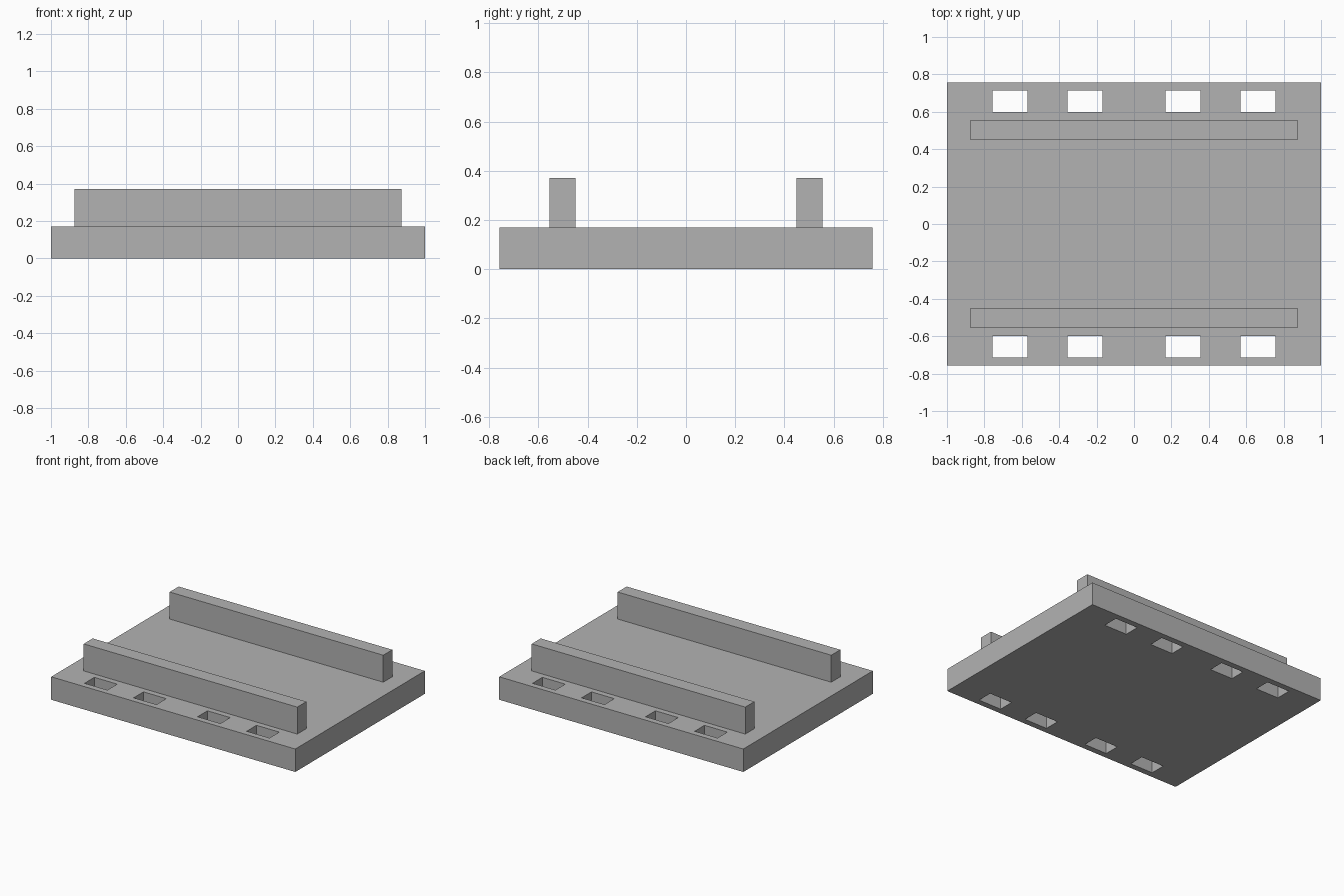
import bpy

if "Cube" in bpy.data.objects:
    bpy.data.objects.remove(bpy.data.objects["Cube"], do_unlink=True)

# Single grey finish
grey = bpy.data.materials.new("mid grey")
grey.use_nodes = True
colour = (0.45, 0.45, 0.45, 1)
grey.diffuse_color = colour
grey.node_tree.nodes["Principled BSDF"].inputs["Base Color"].default_value = colour


def box(name, size, centre):
    bpy.ops.mesh.primitive_cube_add(size=1, location=centre)
    ob = bpy.context.object
    ob.name = name
    ob.scale = size
    bpy.ops.object.transform_apply(location=False, rotation=False, scale=True)
    ob.data.materials.append(grey)
    return ob


THICK = 0.17
RAIL_HEIGHT = 0.2

# Base plate
plate = box("base_plate", (2, 1.515, THICK), (0, 0, THICK / 2))

# Four strap slots cut through the plate along the front and back edges
for y in (-0.656, 0.656):
    for x in (-0.664, -0.262, 0.262, 0.664):
        cutter = box("slot_cutter", (0.187, 0.115, THICK * 2), (x, y, THICK / 2))
        cutter.hide_render = True
        cut = plate.modifiers.new("slot", "BOOLEAN")
        cut.operation = "DIFFERENCE"
        cut.solver = "EXACT"
        cut.object = cutter
        bpy.context.view_layer.objects.active = plate
        bpy.ops.object.modifier_apply(modifier=cut.name)
        bpy.data.objects.remove(cutter, do_unlink=True)

# Long upright rails just inside the slots
for name, y in (("front_rail", -0.503), ("back_rail", 0.503)):
    box(name, (1.75, 0.106, RAIL_HEIGHT), (0, y, THICK + RAIL_HEIGHT / 2))
